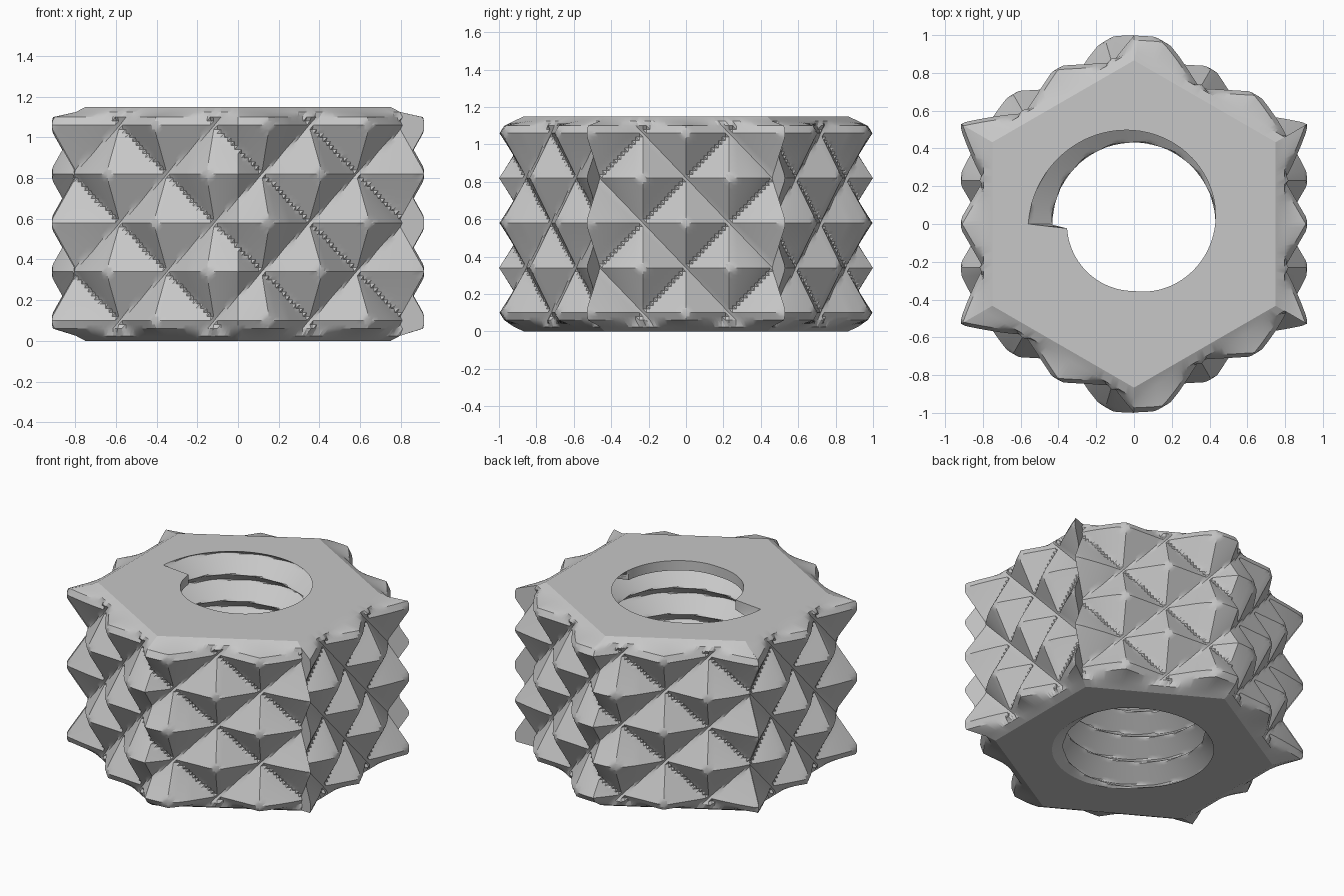
import bpy, bmesh, math
from mathutils import Vector

cube = bpy.data.objects.get("Cube")
if cube:
    bpy.data.objects.remove(cube, do_unlink=True)

HEIGHT = 1.15
APOTHEM = 0.797          # flat sides of the hexagon, before the studs
RIM = 0.75               # flat sides at the bevelled rims
COLS = 48                # columns on each flat side
STUD = 0.135             # full height of a stud
PITCH = 0.18             # thread pitch
CREST, ROOT, LIP = 0.43, 0.56, 0.355
TURN = 96                # steps around the bore


def stud_height(across, z):
    """Height of the diamond stud pattern, with slightly blunted tips."""
    u, w = across / 0.2325, (z - 0.58) / 0.24
    a, b = (u + w) / 2, (u - w) / 2
    off = max(abs(a - round(a)), abs(b - round(b)))
    return min(STUD * (1 - 2 * off), 0.118)


def bore_radius(angle, z):
    """V thread, with a plain lip over half of the upper opening."""
    turn = angle / math.tau - 0.5
    phase = (z - HEIGHT) / PITCH - turn
    r = ROOT - (ROOT - CREST) * 2 * abs(phase - round(phase))
    clockwise = -turn if turn <= 0 else 1 - turn
    if z > HEIGHT - 0.07 and clockwise >= 0.5:
        r = CREST - (CREST - LIP) * min(1, (clockwise - 0.5) * 4)
    return r


def add_grid(bm, columns, split):
    """Skin a list of vertex columns with triangles."""
    for left, right in zip(columns, columns[1:]):
        for i in range(len(left) - 1):
            a, b, c, d = left[i], right[i], right[i + 1], left[i + 1]
            if split:
                bm.faces.new((a, b, d))
                bm.faces.new((b, c, d))
            else:
                bm.faces.new((a, b, c))
                bm.faces.new((a, c, d))


bm = bmesh.new()

# Row heights: bevelled rim, stud rows, bevelled rim
rows = [(0, RIM, False), (0.025, APOTHEM, False), (0.06, APOTHEM, True)]
rows += [(0.08 + 0.02 * i, APOTHEM, True) for i in range(51)]
rows += [(1.1, APOTHEM, True), (1.125, APOTHEM, False), (HEIGHT, RIM, False)]

# Six studded sides; the pattern runs along y on the x sides, else along x
sides = []
for k in range(6):
    ang = k * math.pi / 3
    normal = Vector((math.cos(ang), math.sin(ang), 0))
    tangent = Vector((-math.sin(ang), math.cos(ang), 0))
    faces_x = abs(normal.x) > 0.9
    columns = []
    for j in range(COLS + 1):
        frac = 2 * j / COLS - 1
        # Studs lean outward towards the corners so that the sides meet
        lean = math.copysign(max(0, abs(frac) - 0.5) * 2, frac) / math.sqrt(3)
        column = []
        for z, apothem, studded in rows:
            p = normal * apothem + tangent * (frac * apothem / math.sqrt(3))
            if studded:
                across = p.y if faces_x else p.x - 0.118
                p += (normal + tangent * lean) * stud_height(across, z)
            column.append(bm.verts.new((p.x, p.y, z)))
        columns.append(column)
    add_grid(bm, columns, faces_x)
    sides.append(columns)

# Steps between neighbouring sides at the corners
for k in range(6):
    add_grid(bm, [sides[k][-1], sides[(k + 1) % 6][0]], True)

# Threaded bore
levels = [HEIGHT * i / 104 for i in range(105)]
bore = []
for j in range(TURN):
    ang = math.tau * j / TURN
    bore.append([bm.verts.new((math.cos(ang) * bore_radius(ang, z),
                               math.sin(ang) * bore_radius(ang, z), z))
                 for z in levels])
add_grid(bm, bore + [bore[0]], False)

bmesh.ops.remove_doubles(bm, verts=bm.verts[:], dist=0.0003)

# Flat end faces around the bore
for z, up in ((0, -1), (HEIGHT, 1)):
    rim = [e for e in bm.edges if len(e.link_faces) == 1
           and all(abs(v.co.z - z) < 0.001 for v in e.verts)]
    bmesh.ops.triangle_fill(bm, edges=rim, use_beauty=True, normal=(0, 0, up))

bmesh.ops.recalc_face_normals(bm, faces=bm.faces[:])

mesh = bpy.data.meshes.new("studded_nut")
bm.to_mesh(mesh)
bm.free()
nut = bpy.data.objects.new("studded_nut", mesh)
bpy.context.collection.objects.link(nut)

# Plain grey material
grey = bpy.data.materials.new("plain_grey")
grey.use_nodes = True
colour = (0.57, 0.57, 0.57, 1)
grey.diffuse_color = colour
grey.node_tree.nodes["Principled BSDF"].inputs["Base Color"].default_value = colour
mesh.materials.append(grey)

# Smooth shading with crisp ridges
bpy.ops.object.select_all(action="DESELECT")
nut.select_set(True)
bpy.context.view_layer.objects.active = nut
bpy.ops.object.shade_smooth_by_angle(angle=math.radians(25))
